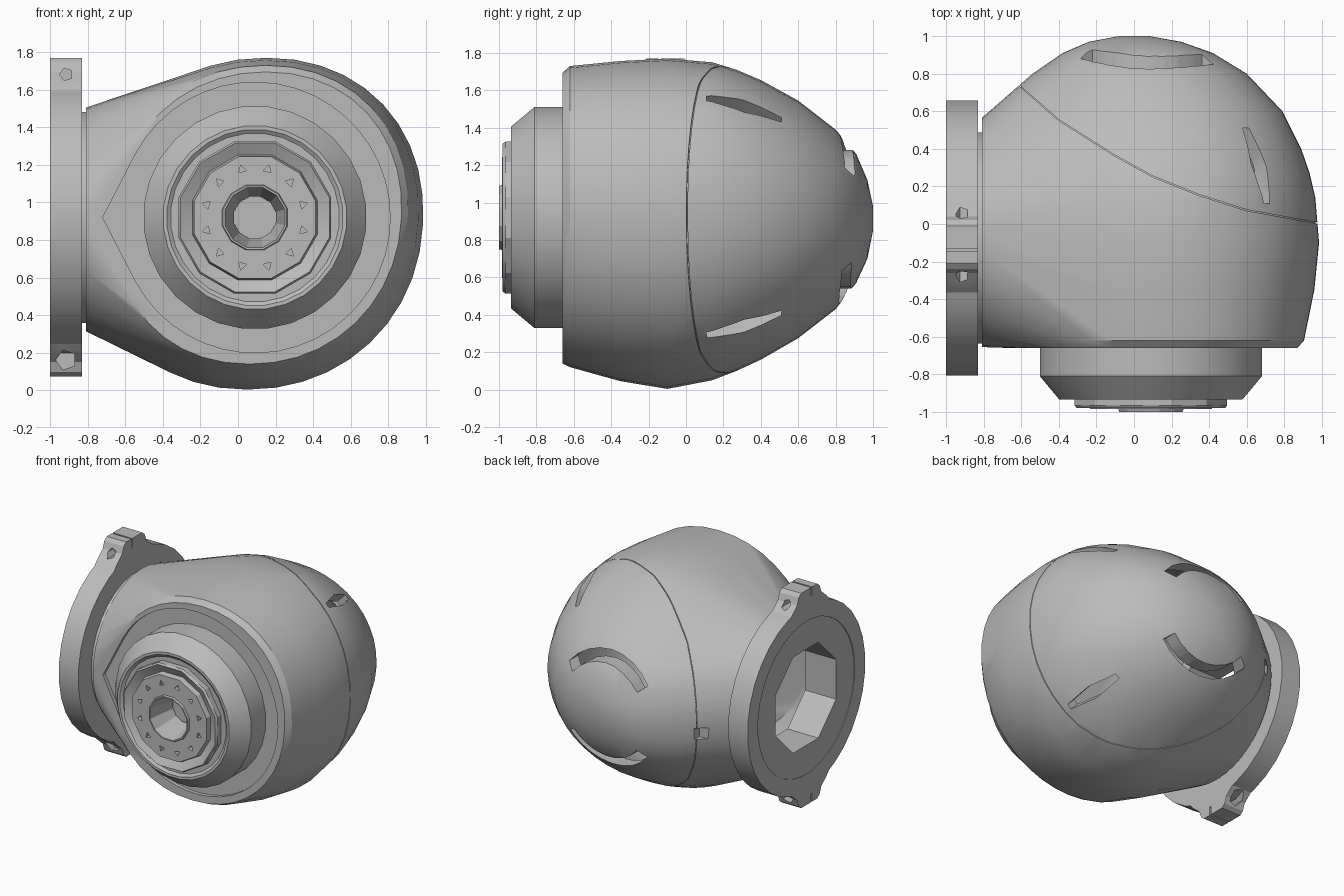
import bpy, bmesh, math
from mathutils import Vector, Matrix

cube = bpy.data.objects.get("Cube")
if cube:
    bpy.data.objects.remove(cube, do_unlink=True)

grey = bpy.data.materials.new("machined_grey")
grey.use_nodes = True
grey.diffuse_color = (0.5, 0.5, 0.5, 1)
grey.node_tree.nodes["Principled BSDF"].inputs["Base Color"].default_value = (0.5, 0.5, 0.5, 1)

HUB = Vector((0.09, 0, 0.92))        # main axis, along y
RING = Vector((0, -0.075, 0.92))     # clamp axis, along x


def finish(name, bm):
    bmesh.ops.remove_doubles(bm, verts=bm.verts, dist=0.0005)
    bmesh.ops.recalc_face_normals(bm, faces=bm.faces)
    me = bpy.data.meshes.new(name)
    bm.to_mesh(me)
    bm.free()
    me.materials.append(grey)
    ob = bpy.data.objects.new(name, me)
    bpy.context.collection.objects.link(ob)
    return ob


def lathe(name, profile, axis, centre, n, closed=False):
    """Revolve (radius, position) points about the x or y axis."""
    bm = bmesh.new()
    rings = []
    for r, h in profile:
        ring = []
        for i in range(n):
            a = math.tau * (i + 0.5) / n
            c, s = r * math.cos(a), r * math.sin(a)
            p = Vector((c, h, s)) if axis == "y" else Vector((h, c, s))
            ring.append(bm.verts.new(p + centre))
        rings.append(ring)
    pairs = list(zip(rings, rings[1:]))
    if closed:
        pairs.append((rings[-1], rings[0]))
    for a, b in pairs:
        for i in range(n):
            j = (i + 1) % n
            bm.faces.new((a[i], a[j], b[j], b[i]))
    return finish(name, bm)


def prism(name, points, direction):
    bm = bmesh.new()
    face = bm.faces.new([bm.verts.new(p) for p in points])
    ext = bmesh.ops.extrude_face_region(bm, geom=[face], use_keep_orig=True)
    moved = [v for v in ext["geom"] if isinstance(v, bmesh.types.BMVert)]
    bmesh.ops.translate(bm, verts=moved, vec=Vector(direction))
    return finish(name, bm)


def box(name, size, matrix):
    bm = bmesh.new()
    bmesh.ops.create_cube(bm, size=1, matrix=matrix @ Matrix.Diagonal((*size, 1)))
    return finish(name, bm)


def cut(target, cutters):
    for cutter in cutters:
        cutter.hide_render = True
        mod = target.modifiers.new("cut", "BOOLEAN")
        mod.operation = "DIFFERENCE"
        mod.solver = "EXACT"
        mod.object = cutter
        bpy.context.view_layer.objects.active = target
        bpy.ops.object.modifier_apply(modifier=mod.name)
        bpy.data.objects.remove(cutter, do_unlink=True)


# Housing: rounded bowl hulled together with the side neck
# Each section is y, lowest x, highest x, lowest z, highest z
SECTIONS = [(-0.66, -0.66, 0.87, 0.14, 1.695), (-0.62, -0.70, 0.905, 0.12, 1.73),
            (-0.35, -0.77, 0.96, 0.045, 1.757), (-0.1, -0.785, 0.985, 0.004, 1.77),
            (0.14, -0.78, 0.965, 0.05, 1.75), (0.27, -0.77, 0.935, 0.10, 1.71),
            (0.4, -0.75, 0.89, 0.16, 1.655), (0.6, -0.67, 0.79, 0.275, 1.545),
            (0.8, -0.54, 0.6, 0.43, 1.39), (0.91, -0.38, 0.42, 0.57, 1.26),
            (0.97, -0.24, 0.25, 0.7, 1.12), (1.0, -0.08, 0.08, 0.85, 0.98)]


def full(v):
    """Slightly squarer than a circle."""
    return math.copysign(abs(v) ** 0.95, v)


def shell(name, scale):
    bm = bmesh.new()
    n = 40
    mid = Vector((0.05, 0.05, 0.9))
    pts = []
    for i in range(n):
        c, s = math.cos(math.tau * i / n), math.sin(math.tau * i / n)
        for y, x0, x1, z0, z1 in SECTIONS:
            x = (x0 + x1) / 2 + (x1 - x0) / 2 * full(c)
            lean = 0.05 * s * (z1 - z0) / 1.77
            pts.append(Vector((x + lean, y, (z0 + z1) / 2 + (z1 - z0) / 2 * full(s))))
        pts.append(Vector((-0.81, -0.045 + 0.61 * c, 0.91 + 0.595 * s)))
    for p in pts:
        bm.verts.new(mid + (p - mid) * scale)
    bmesh.ops.convex_hull(bm, input=bm.verts)
    loose = [v for v in bm.verts if not v.link_faces]
    bmesh.ops.delete(bm, geom=loose, context="VERTS")
    return finish(name, bm)


def arc_slot(sign):
    pts = []
    for r, order in ((0.37, 1), (0.45, -1)):
        for i in range(9)[::order]:
            a = math.radians(-52 + 13 * i)
            pts.append((0.07 + r * math.sin(a), 0.6, 0.91 + sign * r * math.cos(a)))
    return prism("slot_cutter", pts, (0, 0.6, 0))


def side_slot(sign):
    """Lens-shaped slot running front to back, cut towards the axis."""
    lens = [(-0.2, 0.02), (0, 0.05), (0.2, 0.02), (0.2, -0.02), (0, -0.05), (-0.2, -0.02)]
    rot = Matrix.Rotation(-sign * math.radians(46), 4, "Y")
    place = Matrix.Translation((0.09, 0.31, 0.92)) @ rot
    pts = [place @ Vector((0.6, y, z)) for y, z in lens]
    return prism("slot_cutter", pts, rot @ Vector((0.5, 0, 0)))


# Shallow teardrop recess around the hub
recess = [HUB + Vector((0.72 * math.cos(math.radians(a)), -0.8, 0.72 * math.sin(math.radians(a))))
          for a in range(-152, 153, 8)]
recess.append(HUB + Vector((-0.81, -0.8, 0)))

# Hairline seam of the rear cap, only as deep as a scratch
path = [(-0.8, 0.9), (-0.4, 0.55), (-0.1, 0.36), (0.1, 0.25), (0.35, 0.15), (0.6, 0.07), (1.1, -0.02)]
outline = [(x, y, -0.2) for x, y in path] + [(x, y + 0.006, -0.2) for x, y in path[::-1]]
seam = prism("seam", outline, (0, 0, 2.2))
cut(seam, [shell("seam_core", 0.988)])

housing = shell("housing", 1.0)
cutters = [seam, shell("cavity", 0.9),
           lathe("neck_bore", [(0, -1), (0.41, -1), (0.41, -0.5), (0, -0.5)], "x", RING, 8),
           prism("front_recess", recess, (0, 0.17, 0))]
for sign in (1, -1):
    cutters += [arc_slot(sign), side_slot(sign)]
# Small rear notch beside the neck
cutters.append(box("notch", (0.09, 0.12, 0.09), Matrix.Translation((-0.64, 0.74, 0.84))))
cut(housing, cutters)

# Front hub: chamfered drum
hub = lathe("front_hub", [(0, -0.6), (0.595, -0.6), (0.595, -0.81), (0.49, -0.935),
                          (0.47, -0.935), (0.45, -0.92), (0.2, -0.92),
                          (0.2, -0.75), (0, -0.75)], "y", HUB, 28)
# Output plate with grooved rim and tapered centre bore
plate = lathe("output_plate", [(0.42, -0.9), (0.42, -0.965), (0.41, -0.98), (0.345, -0.945),
                               (0.335, -0.985), (0.18, -0.985), (0.175, -1.0), (0.165, -1.0),
                               (0.115, -0.78)], "y", HUB, 12, closed=True)
# Ring of triangular screw holes
holes = []
for k in range(12):
    a = math.tau * (k + 0.5) / 12
    c = HUB + Vector((0.265 * math.cos(a), -1.05, 0.265 * math.sin(a)))
    tri = [c + Vector((0.025 * math.cos(a + t), 0, 0.025 * math.sin(a + t)))
           for t in (0, math.tau / 3, 2 * math.tau / 3)]
    holes.append(prism("screw_hole", tri, (0, 0.1, 0)))
cut(plate, holes)

# Side clamp ring and the neck insert inside it
clamp = lathe("clamp_ring", [(0.735, -1.0), (0.735, -0.83), (0.605, -0.83), (0.605, -1.0)],
              "x", RING, 32, closed=True)
insert = lathe("neck_insert", [(0.61, -0.994), (0.61, -0.835), (0.565, -0.835), (0.565, -0.78),
                               (0.37, -0.78), (0.37, -0.994)], "x", RING, 32, closed=True)
bore = lathe("insert_bore", [(0, -1.1), (0.41, -1.1), (0.41, -0.7), (0, -0.7)], "x", RING, 8)
cut(insert, [bore])

# Split clamp lugs with blind bolt holes, top and bottom
parts = [housing, hub, plate, clamp, insert]
for sign, name, hole in ((1, "upper_clamp_lug", 0.035), (-1, "lower_clamp_lug", 0.055)):
    half = [(0.28, 0.64), (0.22, 0.71), (0.15, 0.77), (0.13, 0.825), (0.1, 0.848)]
    ring = [(-y, z) for y, z in half] + half[::-1]
    lug = prism(name, [(-1, y - 0.11, 0.922 + sign * z) for y, z in ring], (0.17, 0, 0))
    cutters = [box("slit", (0.3, 0.012, 0.1),
                   Matrix.Translation((-0.92, -0.14, 0.922 + sign * 0.83)))]
    for y0, y1 in ((-0.5, -0.2), (-0.05, 0.3)):
        cutters.append(lathe("bolt_hole", [(0, y0), (hole, y0), (hole, y1), (0, y1)], "y",
                             Vector((-0.915, 0, 0.922 + sign * 0.76)), 5))
    cut(lug, cutters)
    parts.append(lug)

# Smooth curved faces, keep hard edges crisp
bpy.ops.object.select_all(action="DESELECT")
for ob in parts:
    ob.select_set(True)
bpy.context.view_layer.objects.active = housing
bpy.ops.object.shade_smooth_by_angle(angle=math.radians(28))
